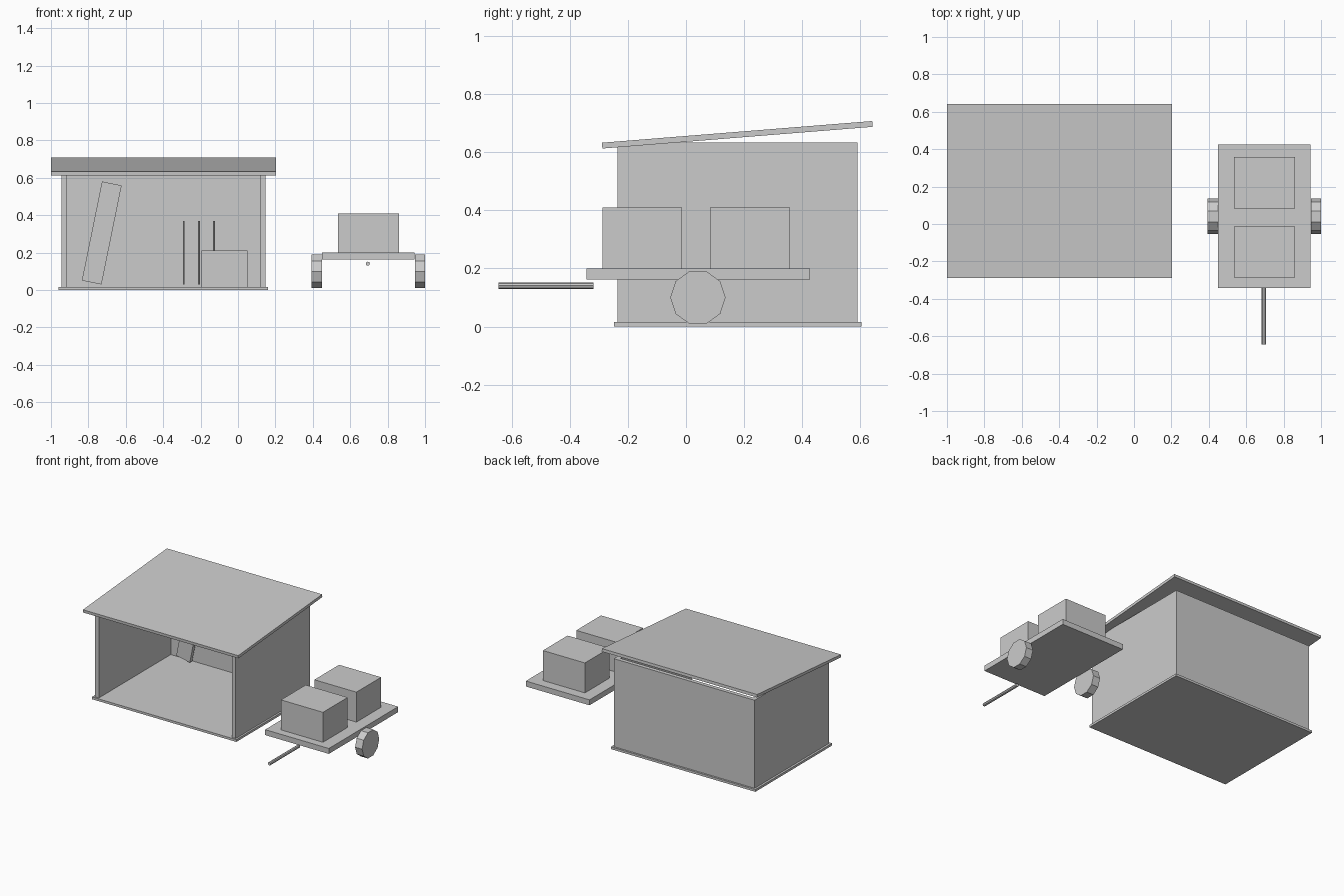
import bpy, math

if "Cube" in bpy.data.objects:
    bpy.data.objects.remove(bpy.data.objects["Cube"])

grey = bpy.data.materials.new("light_grey")
grey.diffuse_color = (0.6, 0.6, 0.6, 1)
grey.use_nodes = True
grey.node_tree.nodes["Principled BSDF"].inputs["Base Color"].default_value = grey.diffuse_color


def finish(name):
    ob = bpy.context.object
    ob.name = name
    ob.data.materials.append(grey)
    return ob


def box(name, x, y, z, rot=(0, 0, 0)):
    """Box given by (min, max) along each axis, turned about its centre."""
    mid = [(a + b) / 2 for a, b in (x, y, z)]
    bpy.ops.mesh.primitive_cube_add(size=1, location=mid, rotation=rot)
    ob = finish(name)
    ob.scale = [b - a for a, b in (x, y, z)]
    return ob


def rod(name, sides, radius, length, mid, rot):
    bpy.ops.mesh.primitive_cylinder_add(vertices=sides, radius=radius, depth=length,
                                        location=mid, rotation=rot)
    return finish(name)


# Shed shell
box("shed_floor", (-0.96, 0.16), (-0.247, 0.603), (0, 0.016))
box("left_wall", (-0.945, -0.915), (-0.235, 0.59), (0.016, 0.633))
box("right_wall", (0.117, 0.147), (-0.235, 0.59), (0.016, 0.633))
box("back_wall", (-0.915, 0.117), (0.562, 0.59), (0.016, 0.633))
box("sloped_roof", (-1.0, 0.204), (-0.29, 0.643), (0.65, 0.67), (0.08, 0, 0))

# Things stored in the shed
box("leaning_plank", (-0.782, -0.675), (0.508, 0.535), (0.035, 0.575),
    (0, math.radians(11.5), 0))
box("storage_box", (-0.195, 0.05), (0.28, 0.5), (0.016, 0.21))
for i in range(3):
    rod(f"tool_handle_{i + 1}", 6, 0.006, 0.34, (-0.29 + 0.081 * i, 0.535, 0.2), (0, 0, 0))

# Cart with two crates
cx = 0.697
box("cart_bed", (cx - 0.247, cx + 0.247), (-0.342, 0.426), (0.162, 0.2))
box("front_crate", (cx - 0.163, cx + 0.163), (-0.287, -0.013), (0.2, 0.41))
box("back_crate", (cx - 0.163, cx + 0.163), (0.083, 0.357), (0.2, 0.41))
rod("cart_handle", 8, 0.011, 0.327, (cx - 0.003, -0.4815, 0.141),
    (math.pi / 2, 0, math.radians(0)))

# Ten-sided wheels with a flat edge on top
for name, side in (("left_wheel", -1), ("right_wheel", 1)):
    wheel = rod(name, 10, 0.095, 0.054, (cx + side * 0.276, 0.041, 0.1),
                (0, math.pi / 2, 0))
